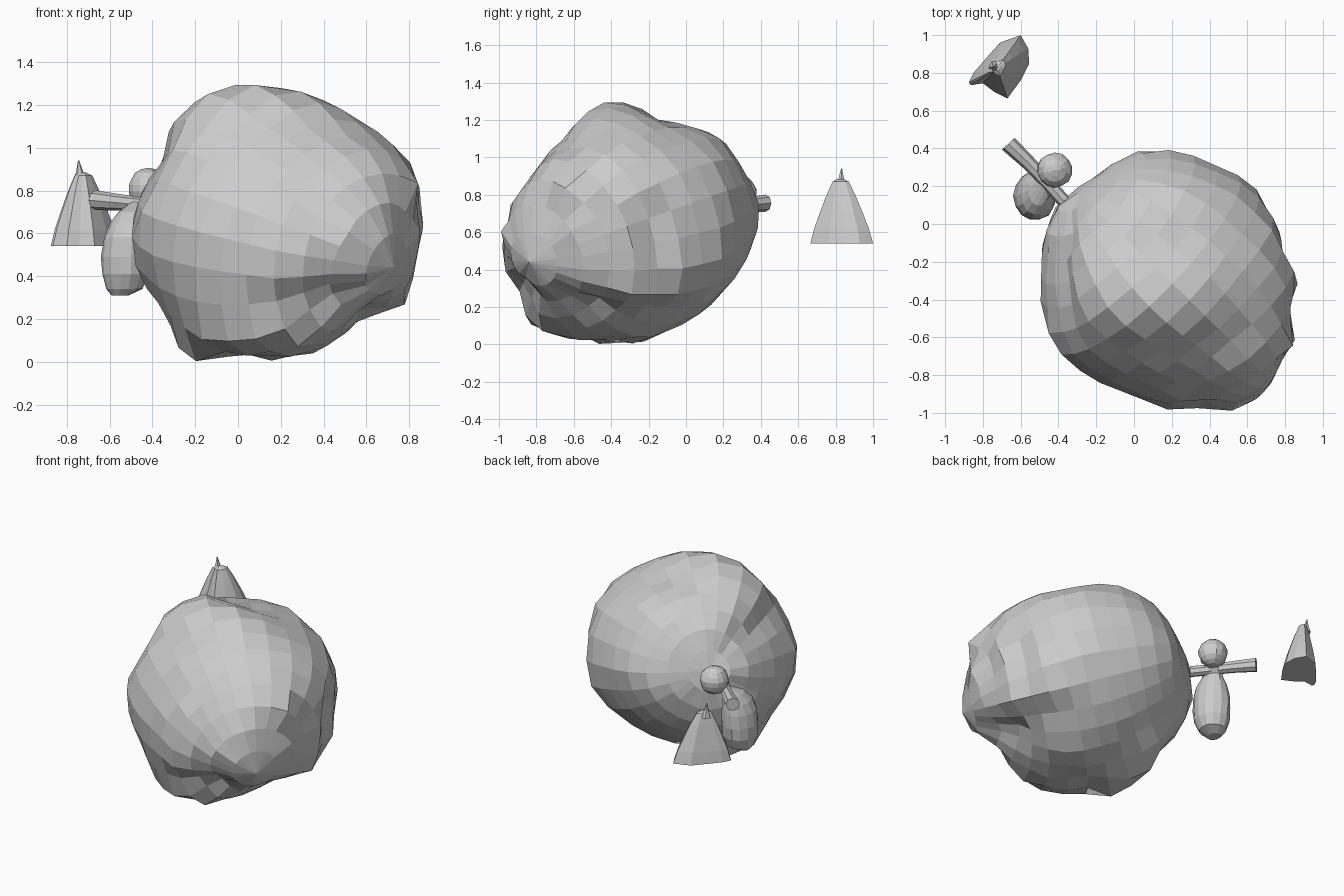
import bpy, bmesh, math, random
from mathutils import Vector

if "Cube" in bpy.data.objects:
    bpy.data.objects.remove(bpy.data.objects["Cube"])

random.seed(4)
CENTRE = Vector((0.18, -0.30, 0.63))
TAU = 2 * math.pi


def make_object(name, bm):
    bmesh.ops.recalc_face_normals(bm, faces=bm.faces)
    mesh = bpy.data.meshes.new(name)
    bm.to_mesh(mesh)
    bm.free()
    obj = bpy.data.objects.new(name, mesh)
    bpy.context.collection.objects.link(obj)
    return obj


def polar_profile(points, cx, cy):
    """Turn an outline into a function giving its radius at an angle."""
    polar = sorted((math.atan2(y - cy, x - cx), math.hypot(x - cx, y - cy)) for x, y in points)
    polar = [(polar[-1][0] - TAU, polar[-1][1])] + polar + [(polar[0][0] + TAU, polar[0][1])]

    def radius(angle):
        for (a0, r0), (a1, r1) in zip(polar, polar[1:]):
            if a0 <= angle <= a1:
                return r0 + (r1 - r0) * (angle - a0) / max(a1 - a0, 1e-6)
        return polar[0][1]
    return radius


def loft(name, rings):
    bm = bmesh.new()
    loops = [[bm.verts.new(p) for p in ring] for ring in rings]
    n = len(loops[0])
    for a, b in zip(loops, loops[1:]):
        for i in range(n):
            bm.faces.new((a[i], a[(i + 1) % n], b[(i + 1) % n], b[i]))
    bm.faces.new(loops[0])
    bm.faces.new(loops[-1])
    return make_object(name, bm)


def round_rings(stations, sides, wobble=0.0):
    """Horizontal rings: (x, y, z, radius x, radius y)."""
    rings = []
    for x, y, z, rx, ry in stations:
        ring = []
        for i in range(sides):
            a = TAU * i / sides
            k = 1 + random.uniform(-wobble, wobble)
            ring.append((x + rx * k * math.cos(a), y + ry * k * math.sin(a), z))
        rings.append(ring)
    return rings


# Boulder: a sphere with poles front right and back left, shaped by three outlines
front = polar_profile([
    (-0.06, 1.29), (0.2, 1.28), (0.55, 1.13), (0.83, 0.9), (0.87, 0.79), (0.87, 0.62),
    (0.83, 0.45), (0.83, 0.3), (0.72, 0.23), (0.6, 0.22), (0.48, 0.12), (0.26, 0.02),
    (0, 0.05), (-0.25, 0), (-0.29, 0.14), (-0.39, 0.29), (-0.47, 0.45), (-0.48, 0.65),
    (-0.44, 0.81), (-0.34, 0.94), (-0.31, 1.12)], CENTRE.x, CENTRE.z)
right = polar_profile([
    (-0.46, 1.29), (-0.3, 1.29), (-0.15, 1.2), (0.03, 1.16), (0.17, 1.12), (0.3, 0.94),
    (0.39, 0.72), (0.36, 0.55), (0.29, 0.4), (0.2, 0.28), (0, 0.12), (-0.3, 0),
    (-0.55, 0.02), (-0.7, 0.04), (-0.85, 0.12), (-0.88, 0.27), (-1, 0.44), (-0.99, 0.65),
    (-0.85, 0.86), (-0.65, 1.1)], CENTRE.y, CENTRE.z)
top = polar_profile([
    (-0.2, 0.25), (-0.05, 0.36), (0.07, 0.4), (0.25, 0.38), (0.45, 0.3), (0.63, 0.21),
    (0.72, 0.05), (0.8, -0.05), (0.78, -0.16), (0.87, -0.3), (0.82, -0.43), (0.87, -0.58),
    (0.79, -0.72), (0.7, -0.88), (0.55, -0.99), (0.4, -0.96), (0.17, -0.98), (0, -0.9),
    (-0.25, -0.8), (-0.42, -0.65), (-0.49, -0.2), (-0.45, 0.05)], CENTRE.x, CENTRE.y)

# Local lumps and hollows: point on the surface, height, angular width
lumps = [((0.76, -0.88, 0.42), 0.05, 0.20), ((0.46, -0.86, 0.28), -0.07, 0.22),
         ((0.72, -0.60, 0.18), -0.05, 0.2), ((-0.25, -0.30, 0.0), 0.05, 0.2),
         ((0.10, -0.80, 0.12), 0.04, 0.25)]
lumps = [((Vector(p) - CENTRE).normalized(), h, w) for p, h, w in lumps]

bm = bmesh.new()
bmesh.ops.create_uvsphere(bm, u_segments=24, v_segments=16, radius=1)
turn = Vector((0, 0, 1)).rotation_difference(Vector((0.58, -0.57, -0.20)))
VIEWS = ((front, 0, 2), (right, 1, 2), (top, 0, 1))
for v in bm.verts:
    d = (turn @ v.co).normalized()
    total = weight = 0
    for profile, a, b in VIEWS:
        w = math.hypot(d[a], d[b]) ** 10
        total += w * profile(math.atan2(d[b], d[a]))
        weight += w
    r = total / weight + sum(h * math.exp(-(d.angle(q) / w) ** 2) for q, h, w in lumps)
    v.co = d * r

# Pull the outermost points of each view onto its outline
for step in range(6):
    for profile, a, b in VIEWS:
        bins = {}
        for v in bm.verts:
            angle = math.atan2(v.co[b], v.co[a])
            ratio = math.hypot(v.co[a], v.co[b]) / profile(angle)
            bins.setdefault(int((angle + math.pi) / TAU * 30), []).append((ratio, v))
        for items in bins.values():
            peak = max(ratio for ratio, v in items)
            for ratio, v in items:
                v.co *= (1 / peak) ** (0.8 * (ratio / peak) ** 10)
for v in bm.verts:
    v.co += CENTRE
    v.co.z = max(v.co.z, 0)
make_object("boulder", bm)

# Rounded body, neck and head of the small figure
loft("figure_body", round_rings([
    (-0.55, 0.14, 0.31, 0.04, 0.05), (-0.53, 0.15, 0.34, 0.085, 0.09),
    (-0.525, 0.15, 0.41, 0.11, 0.12), (-0.525, 0.15, 0.49, 0.115, 0.13),
    (-0.52, 0.15, 0.58, 0.105, 0.13), (-0.51, 0.16, 0.65, 0.085, 0.115),
    (-0.50, 0.18, 0.70, 0.06, 0.085), (-0.46, 0.23, 0.74, 0.05, 0.055),
    (-0.43, 0.27, 0.77, 0.05, 0.05)], 14, 0.03))
bm = bmesh.new()
bmesh.ops.create_uvsphere(bm, u_segments=14, v_segments=9, radius=0.094)
for v in bm.verts:
    v.co = Vector((-0.42, 0.285, 0.81)) + v.co * random.uniform(0.96, 1.03)
make_object("figure_head", bm)

# Arm stretched out from the boulder
path = [(-0.37, 0.12, 0.73, 0.036), (-0.46, 0.22, 0.735, 0.036),
        (-0.56, 0.325, 0.745, 0.039), (-0.665, 0.425, 0.755, 0.046)]
side = Vector((0.73, 0.68, 0)).normalized()
arm_rings = []
for x, y, z, r in path:
    arm_rings.append([Vector((x, y, z)) + side * (r * math.cos(i * math.pi / 4))
                      + Vector((0, 0, r * math.sin(i * math.pi / 4))) for i in range(8)])
loft("outstretched_arm", arm_rings)

# Draped cone with a pinched, pointed top
hem = [(-0.875, 0.75), (-0.85, 0.80), (-0.79, 0.87), (-0.71, 0.96), (-0.60, 1.0), (-0.56, 0.93),
       (-0.555, 0.85), (-0.60, 0.76), (-0.67, 0.665), (-0.74, 0.70), (-0.80, 0.745), (-0.865, 0.735)]
levels = [(0.54, 1.0), (0.62, 0.87), (0.71, 0.67), (0.79, 0.48), (0.87, 0.26), (0.885, 0.08)]
cloak_rings = []
for z, k in levels:
    cloak_rings.append([(-0.725 + (x + 0.725) * k, 0.825 + (y - 0.825) * k, z) for x, y in hem])
loft("draped_cone", cloak_rings)
loft("cone_tip", round_rings([(-0.735, 0.83, 0.84, 0.035, 0.035), (-0.74, 0.83, 0.89, 0.016, 0.016),
                              (-0.745, 0.832, 0.94, 0.003, 0.003)], 6))
